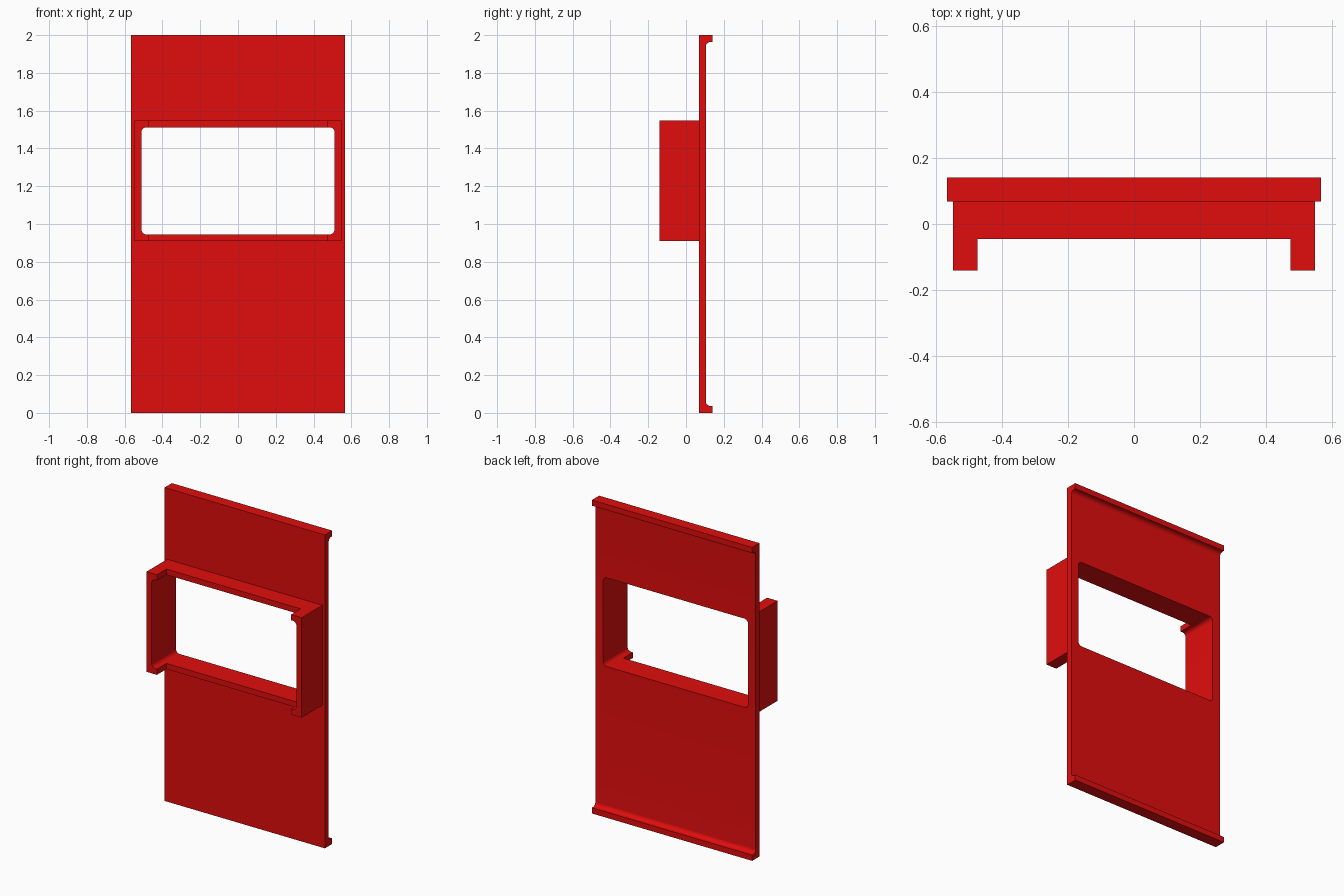
import bpy
import math

if "Cube" in bpy.data.objects:
    bpy.data.objects.remove(bpy.data.objects["Cube"])

HALF_W = 0.566
FRONT, BACK, LIP = 0.068, 0.105, 0.141
R = 0.025


def arc(cx, cy, r, start, end, n=8):
    return [(cx + r * math.cos(math.radians(start + (end - start) * i / n)),
             cy + r * math.sin(math.radians(start + (end - start) * i / n)))
            for i in range(n + 1)]


def prism(name, outline, axis, lo, hi):
    """Extrude a 2D outline along x (outline = y,z) or along y (outline = x,z)."""
    def place(p, t):
        return (t, p[0], p[1]) if axis == 'x' else (p[0], t, p[1])
    n = len(outline)
    verts = [place(p, lo) for p in outline] + [place(p, hi) for p in outline]
    faces = [list(range(n)), list(range(2 * n - 1, n - 1, -1))]
    faces += [[i, i + n, (i + 1) % n + n, (i + 1) % n] for i in range(n)]
    if axis == 'x':
        faces = [f[::-1] for f in faces]
    mesh = bpy.data.meshes.new(name)
    mesh.from_pydata(verts, [], faces)
    obj = bpy.data.objects.new(name, mesh)
    bpy.context.collection.objects.link(obj)
    return obj


def rect(x, z0, z1):
    return [(-x, z0), (x, z0), (x, z1), (-x, z1)]


def combine(target, tool, operation):
    mod = target.modifiers.new(tool.name, 'BOOLEAN')
    mod.operation = operation
    mod.solver = 'EXACT'
    mod.object = tool
    bpy.context.view_layer.objects.active = target
    bpy.ops.object.modifier_apply(modifier=mod.name)
    bpy.data.objects.remove(tool, do_unlink=True)


# Tall plate: channel profile with filleted lips at top and bottom
lip_t = 0.036
profile = [(FRONT, 0), (LIP, 0), (LIP, lip_t)]
profile += arc(BACK + R, lip_t + R, R, 270, 180)
profile += arc(BACK + R, 2 - lip_t - R, R, 180, 90)
profile += [(LIP, 2 - lip_t), (LIP, 2), (FRONT, 2)]
panel = prism("window_panel", profile, 'x', -HALF_W, HALF_W)

# Collar that projects forward around the window
collar = prism("collar", rect(0.548, 0.909, 1.547), 'y', -0.141, FRONT + 0.015)
combine(panel, collar, 'UNION')

# Rounded window through collar and plate
wx, z0, z1 = 0.511, 0.945, 1.511
window = (arc(wx - R, z0 + R, R, -90, 0) + arc(wx - R, z1 - R, R, 0, 90)
          + arc(-wx + R, z1 - R, R, 90, 180) + arc(-wx + R, z0 + R, R, 180, 270))
combine(panel, prism("window_cutter", window, 'y', -0.3, 0.3), 'DIFFERENCE')

# Step back the top and bottom collar walls, leaving the side cheeks
notch = prism("notch_cutter", rect(0.474, 0.8, 1.7), 'y', -0.3, -0.045)
combine(panel, notch, 'DIFFERENCE')

# Red finish and smooth fillets
red = bpy.data.materials.new("red")
red.diffuse_color = (0.75, 0.004, 0.004, 1)
red.use_nodes = True
red.node_tree.nodes["Principled BSDF"].inputs["Base Color"].default_value = red.diffuse_color
panel.data.materials.clear()
panel.data.materials.append(red)
for poly in panel.data.polygons:
    poly.material_index = 0
panel.select_set(True)
bpy.context.view_layer.objects.active = panel
bpy.ops.object.shade_smooth_by_angle(angle=math.radians(30))
